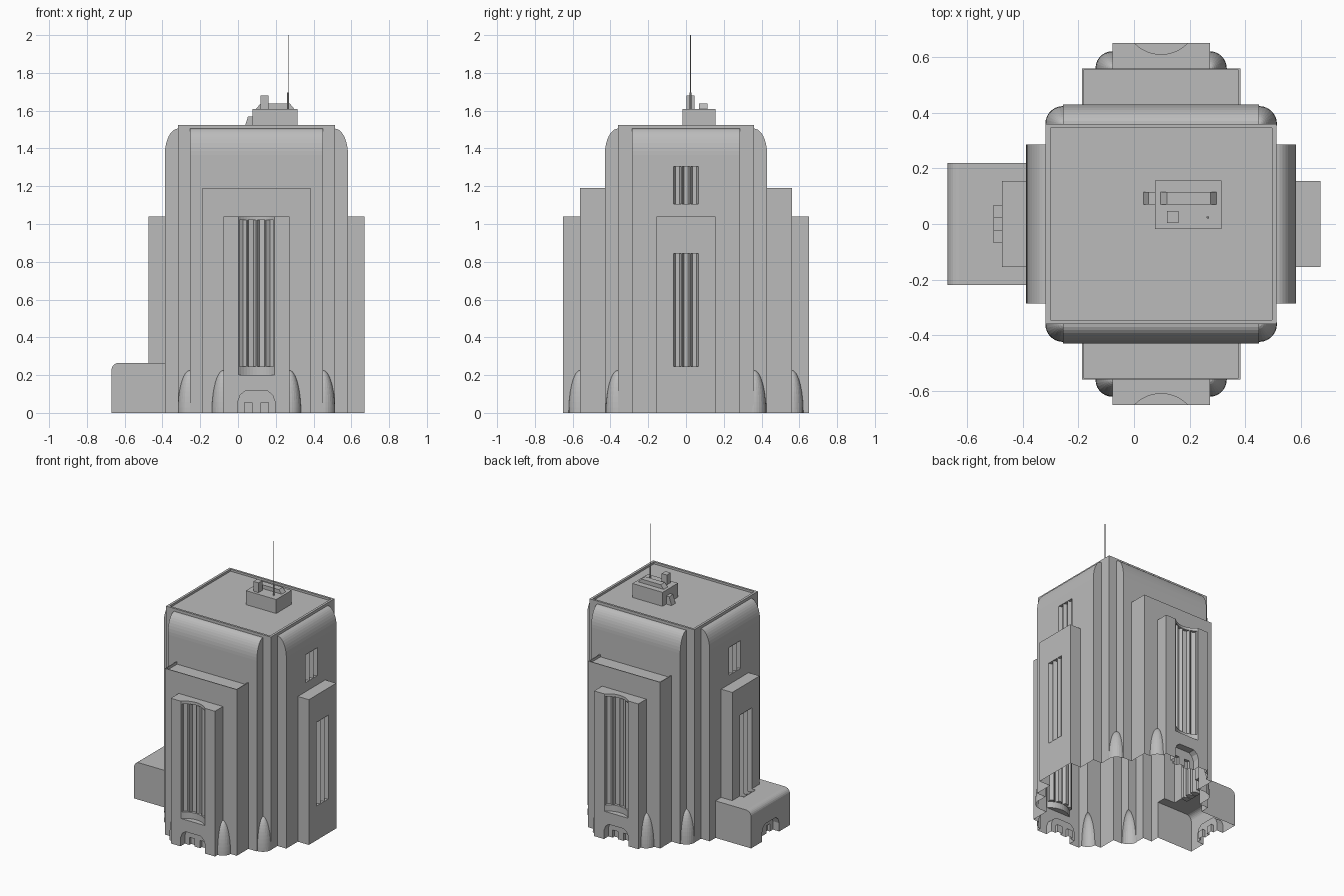
import bpy, bmesh
from math import sin, cos, pi, radians
from mathutils import Matrix, Vector

if "Cube" in bpy.data.objects:
    bpy.data.objects.remove(bpy.data.objects["Cube"])

CX = 0.0975       # tower axis; parts are laid out around it
LOW = -0.1        # walls run below ground, then are trimmed open at z = 0

stone = bpy.data.materials.new("grey stone")
stone.use_nodes = True
stone.diffuse_color = (0.5, 0.5, 0.5, 1)
stone.node_tree.nodes["Principled BSDF"].inputs["Base Color"].default_value = (0.5, 0.5, 0.5, 1)


def prism(bm, pts, axis, a, b):
    """Extrude a 2D profile along x (yz profile), y (xz profile) or z (xy profile)."""
    def place(p, t):
        u, v = p
        return {"x": (t, u, v), "y": (u, t, v), "z": (u, v, t)}[axis]
    face = bm.faces.new([bm.verts.new(place(p, a)) for p in pts])
    made = bmesh.ops.extrude_face_region(bm, geom=[face])["geom"]
    top = [g for g in made if isinstance(g, bmesh.types.BMVert)]
    bmesh.ops.translate(bm, verts=top, vec=Vector(place((0, 0), b - a)))


def box(bm, x0, x1, y0, y1, z0, z1):
    prism(bm, [(x0, y0), (x1, y0), (x1, y1), (x0, y1)], "z", z0, z1)


def finish(name, bm):
    bmesh.ops.recalc_face_normals(bm, faces=bm.faces[:])
    mesh = bpy.data.meshes.new(name)
    bm.to_mesh(mesh)
    bm.free()
    mesh.materials.append(stone)
    ob = bpy.data.objects.new(name, mesh)
    ob.location.x = CX
    bpy.context.scene.collection.objects.link(ob)
    return ob


def make(name, build, *args):
    bm = bmesh.new()
    build(bm, *args)
    return finish(name, bm)


def combine(target, other, operation):
    mod = target.modifiers.new("join", "BOOLEAN")
    mod.operation, mod.solver, mod.object = operation, "EXACT", other
    bpy.context.view_layer.update()
    bpy.context.view_layer.objects.active = target
    bpy.ops.object.modifier_apply(modifier=mod.name)
    bpy.data.objects.remove(other)


def rounded_slab(half, flat):
    """Slab outline whose top shoulders curve inward."""
    arc = [(flat + (half - flat) * cos(t * pi / 20), 1.365 + 0.14 * sin(t * pi / 20))
           for t in range(11)]
    return [(half, LOW)] + arc + [(-u, v) for u, v in reversed(arc)] + [(-half, LOW)]


def doorway(bm, axis, a, b):
    prism(bm, [(-0.098, -0.2), (-0.098, 0.06), (-0.085, 0.095), (-0.06, 0.115),
               (0.06, 0.115), (0.085, 0.095), (0.098, 0.06), (0.098, -0.2)], axis, a, b)


# Tower mass: core, curved slabs, stepped bays
tower = make("tower", box, -0.415, 0.415, -0.36, 0.36, LOW, 1.525)
combine(tower, make("roof_cut", box, -0.398, 0.398, -0.345, 0.345, 1.51, 1.7), "DIFFERENCE")

bay = make("bay", box, -0.285, 0.285, -0.56, 0.56, LOW, 1.19)
combine(bay, make("bay_cut", box, -0.279, 0.279, -0.554, 0.554, 1.172, 1.3), "DIFFERENCE")

parts = [
    make("front_slab", prism, rounded_slab(0.43, 0.36), "x", -0.3525, 0.3525),
    make("side_slab", prism, rounded_slab(0.485, 0.415), "y", -0.285, 0.285),
    bay,
    make("porch", box, -0.175, 0.175, -0.65, 0.65, LOW, 1.04),
    make("side_bay", box, -0.5725, 0.5725, -0.155, 0.155, LOW, 1.04),
]

# Low annex with a rounded outer edge
X = -0.7675
edge = [(X + 0.04 - 0.04 * cos(t * pi / 12), 0.225 + 0.04 * sin(t * pi / 12)) for t in range(7)]
parts.append(make("annex", prism, [(X, LOW)] + edge + [(-0.45, 0.265), (-0.45, LOW)],
                  "y", -0.22, 0.22))


# Bullet shaped buttresses in the re-entrant corners
def bullet(bm, x, y, r):
    bmesh.ops.create_uvsphere(bm, u_segments=28, v_segments=24, radius=1,
                              matrix=Matrix.Translation((x, y, 0)) @ Matrix.Diagonal((r, r, 0.225, 1)))


for sx in (-1, 1):
    for sy in (-1, 1):
        parts.append(make("corner_bullet", bullet, sx * 0.3525, sy * 0.36, 0.064))
        parts.append(make("porch_bullet", bullet, sx * 0.175, sy * 0.56, 0.061))

for part in parts:
    combine(tower, part, "UNION")

# First cuts: concave window bays and door recesses
R, YC = 0.133, 0.743
cuts = bmesh.new()
for s in (-1, 1):
    ring = [(R * cos(i * pi / 24), s * YC + R * sin(i * pi / 24)) for i in range(48)]
    prism(cuts, ring, "z", 0.2, 1.2)
    doorway(cuts, "y", s * 0.9, s * 0.6)
doorway(cuts, "x", -0.9, X + 0.05)
combine(tower, finish("recess_cut", cuts), "DIFFERENCE")

# Second cuts: fluted window strips and small doors
cuts = bmesh.new()
for s in (-1, 1):
    for k in (-1.5, -0.5, 0.5, 1.5):
        strip = [(r, radians(k * 22 + d)) for r, d in
                 ((0.115, -10), (R, -10), (0.153, -5), (0.153, 5), (R, 10), (0.115, 10))]
        prism(cuts, [(r * sin(a), s * (r * cos(a) - YC)) for r, a in strip], "z", 0.245, 1.02)
    for wall, z0, z1 in ((0.5725, 0.245, 0.845), (0.485, 1.105, 1.305)):
        for k in (-0.045, 0, 0.045):
            prism(cuts, [(s * (wall + d), k + w) for d, w in
                         ((0.03, -0.021), (0, -0.021), (-0.025, -0.011),
                          (-0.025, 0.011), (0, 0.021), (0.03, 0.021))], "z", z0, z1)
    for k in (-0.043, 0.043):
        box(cuts, k - 0.02, k + 0.02, min(s * 0.58, s * 0.62), max(s * 0.58, s * 0.62), -0.2, 0.055)
for k in (-0.043, 0.043):
    box(cuts, X + 0.03, X + 0.07, k - 0.02, k + 0.02, -0.2, 0.055)
combine(tower, finish("window_cut", cuts), "DIFFERENCE")

# Trim at ground level, leaving the base open
bm = bmesh.new()
bm.from_mesh(tower.data)
bmesh.ops.bisect_plane(bm, geom=bm.verts[:] + bm.edges[:] + bm.faces[:],
                       plane_co=(0, 0, 0), plane_no=(0, 0, 1), clear_inner=True)
bm.to_mesh(tower.data)
bm.free()

# Rooftop equipment
make("roof_house", box, -0.022, 0.2175, -0.018, 0.157, 1.505, 1.61)
make("roof_ramp", prism, [(-0.065, 1.505), (-0.045, 1.568), (-0.022, 1.568), (-0.022, 1.505)],
     "y", 0.07, 0.115)
make("roof_duct", prism, [(-0.002, 1.61), (0.022, 1.637), (0.177, 1.637), (0.2, 1.61)],
     "y", 0.07, 0.115)
make("roof_vent", box, 0.022, 0.063, 0.003, 0.046, 1.61, 1.68)


# Antenna: thicker base and thin rod
def rod(bm, r, z0, z1):
    bmesh.ops.create_cone(bm, cap_ends=True, segments=8, radius1=r, radius2=r, depth=z1 - z0,
                          matrix=Matrix.Translation((0.168, 0.024, (z0 + z1) / 2)))


make("antenna_base", rod, 0.005, 1.61, 1.695)
make("antenna_rod", rod, 0.002, 1.695, 2.0)
